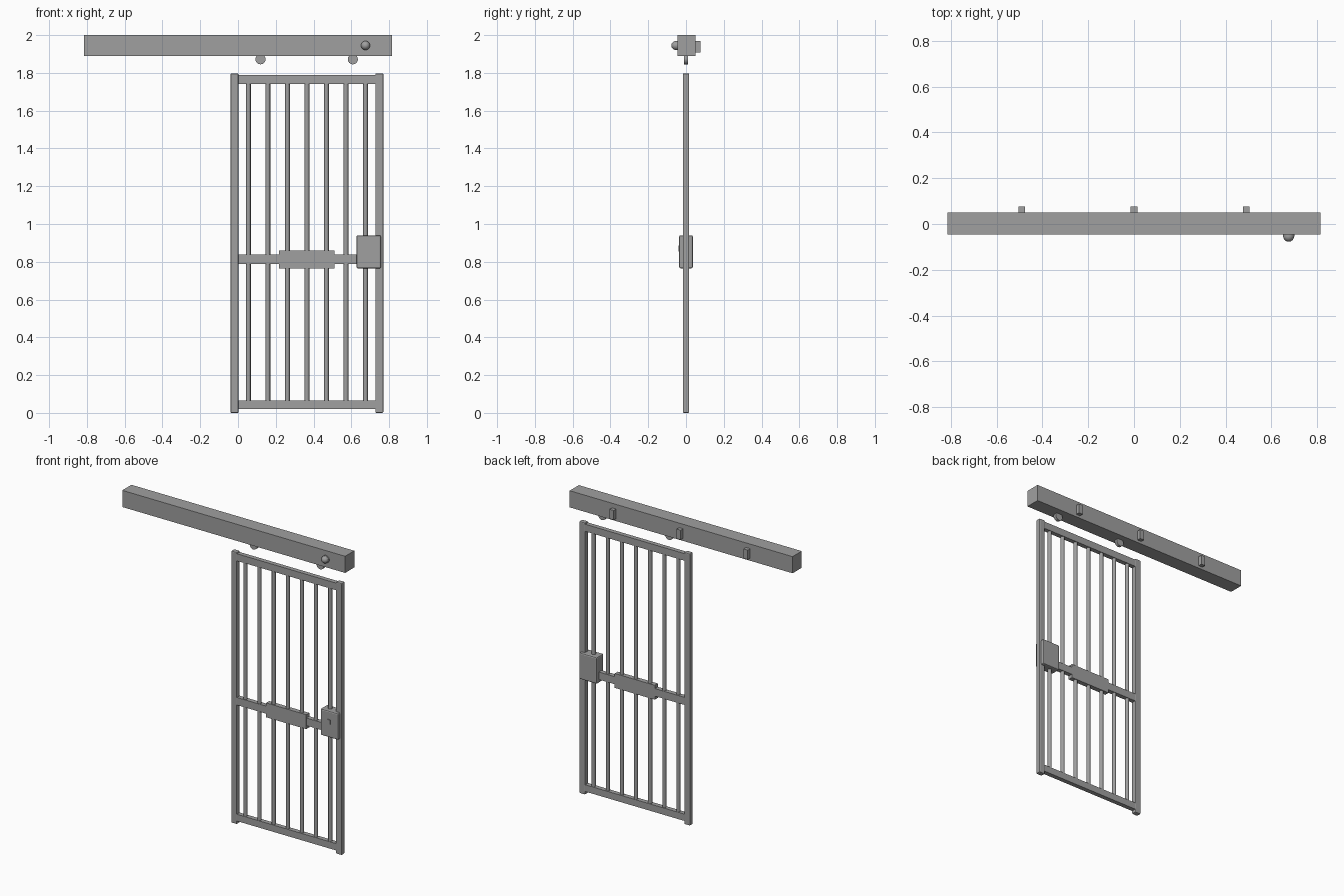
import bpy, math

if "Cube" in bpy.data.objects:
    bpy.data.objects.remove(bpy.data.objects["Cube"])

steel = bpy.data.materials.new("grey steel")
steel.diffuse_color = (0.35, 0.35, 0.35, 1)
steel.use_nodes = True
steel.node_tree.nodes["Principled BSDF"].inputs["Base Color"].default_value = steel.diffuse_color


def finish(ob, name, bevel=0, segments=2):
    ob.name = name
    ob.data.materials.append(steel)
    if bevel:
        mod = ob.modifiers.new("bevel", 'BEVEL')
        mod.width = bevel
        mod.segments = segments
    return ob


def box(name, x, y, z, bevel=0, segments=2):
    """Box from (min, max) ranges on each axis."""
    bpy.ops.mesh.primitive_cube_add(size=1, location=[sum(r) / 2 for r in (x, y, z)])
    ob = bpy.context.object
    ob.scale = [r[1] - r[0] for r in (x, y, z)]
    bpy.ops.object.transform_apply(location=False, rotation=False, scale=True)
    return finish(ob, name, bevel, segments)


def cylinder(name, radius, depth, loc, rot=(0, 0, 0), sides=16):
    bpy.ops.mesh.primitive_cylinder_add(vertices=sides, radius=radius, depth=depth,
                                        location=loc, rotation=rot)
    ob = finish(bpy.context.object, name)
    bpy.ops.object.shade_smooth_by_angle(angle=math.radians(40))
    return ob


# Overhead track housing with wall brackets on the back
box("track_housing", (-0.815, 0.815), (-0.045, 0.051), (1.89, 2.0))
for x in (-0.49, 0, 0.49):
    box("wall_bracket", (x - 0.015, x + 0.015), (0.05, 0.077), (1.907, 1.97))

# Warning lamp: short collar and dome on the front of the housing
cylinder("lamp_collar", 0.025, 0.014, (0.675, -0.047, 1.945), (math.pi / 2, 0, 0))
bpy.ops.mesh.primitive_uv_sphere_add(segments=16, ring_count=8, radius=0.024,
                                     location=(0.675, -0.0535, 1.945),
                                     rotation=(math.pi / 2, 0, 0))
finish(bpy.context.object, "lamp_dome")
bpy.ops.object.shade_smooth_by_angle(angle=math.radians(40))

# Rollers under the housing
for x in (0.119, 0.608):
    cylinder("roller", 0.027, 0.02, (x, 0, 1.872), (math.pi / 2, 0, 0))

# Door frame
for x in (-0.0185, 0.7485):
    box("frame_post", (x - 0.0215, x + 0.0215), (-0.017, 0.017), (0, 1.797), 0.006)
box("top_rail", (0, 0.73), (-0.015, 0.015), (1.741, 1.788))
box("bottom_rail", (0, 0.73), (-0.015, 0.015), (0.021, 0.066))

# Vertical bars
for i in range(7):
    cylinder("bar", 0.0125, 1.70, (0.055 + i * 0.1033, 0, 0.905), sides=12)

# Middle band with wider plate
box("middle_band", (0, 0.65), (-0.015, 0.015), (0.788, 0.838))
box("middle_plate", (0.217, 0.51), (-0.016, 0.016), (0.765, 0.86))

# Lock box with keyhole plate
box("lock_box", (0.627, 0.757), (-0.036, 0.036), (0.765, 0.94), 0.008)
box("keyhole_plate", (0.683, 0.701), (-0.041, -0.035), (0.855, 0.885))
